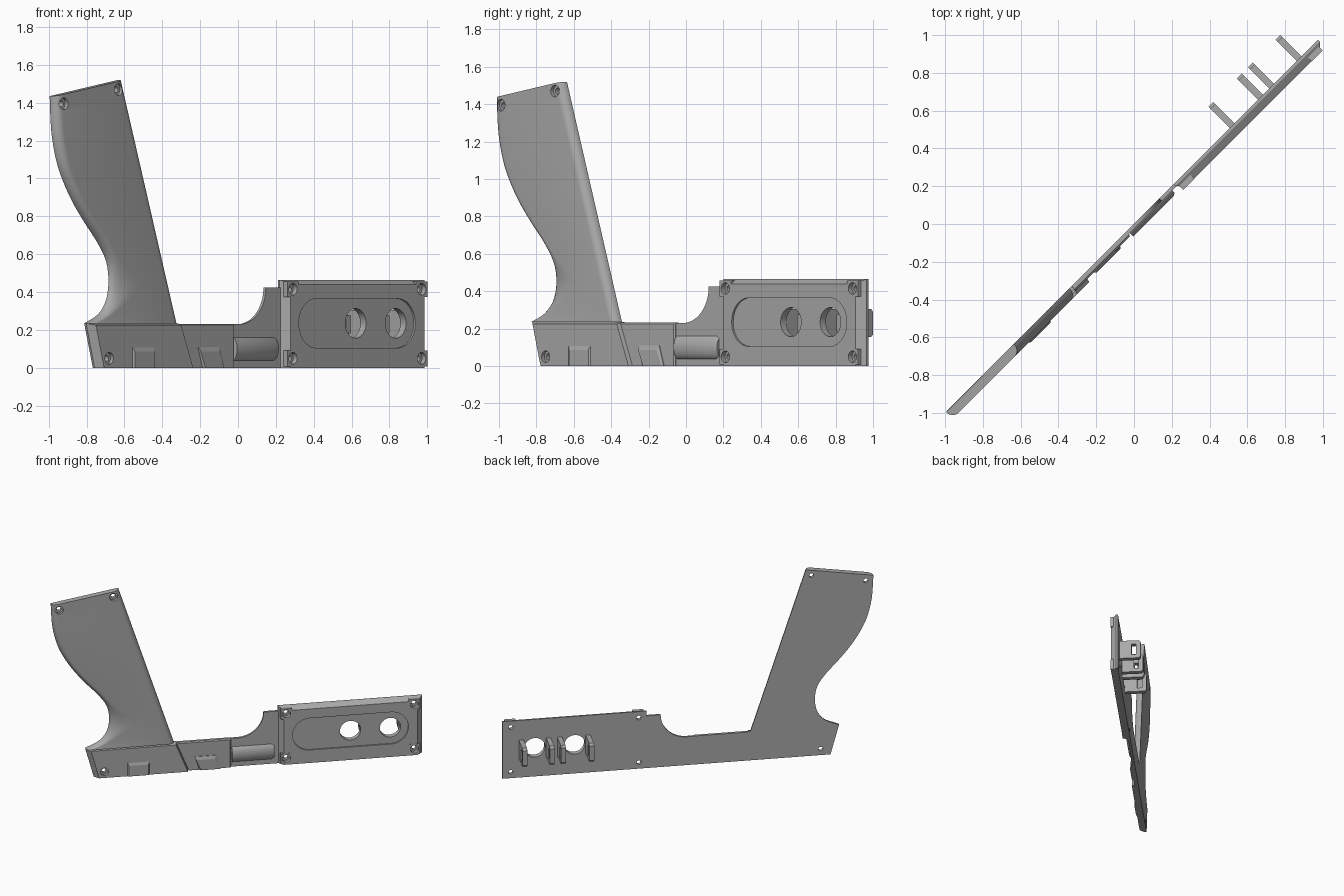
import bpy, bmesh, math

cube = bpy.data.objects.get("Cube")
if cube:
    bpy.data.objects.remove(cube, do_unlink=True)

mat = bpy.data.materials.new("plain_grey")
mat.use_nodes = True
GREY = (0.4, 0.4, 0.4, 1)
mat.diffuse_color = GREY
mat.node_tree.nodes["Principled BSDF"].inputs["Base Color"].default_value = GREY
R2 = math.sqrt(2)


def place(u, t, z):
    """u runs along the diagonal plate, t is height above its back face."""
    return ((u + t) / R2, (u - t) / R2, z)


def loft(name, rings):
    """Closed solid through rings of (u, t, z) points."""
    bm = bmesh.new()
    rows = [[bm.verts.new(place(*p)) for p in ring] for ring in rings]
    n = len(rows[0])
    for a, b in zip(rows, rows[1:]):
        for i in range(n):
            j = (i + 1) % n
            bm.faces.new((a[i], a[j], b[j], b[i]))
    bm.faces.new(rows[0])
    bm.faces.new(rows[-1])
    bmesh.ops.recalc_face_normals(bm, faces=bm.faces)
    me = bpy.data.meshes.new(name)
    bm.to_mesh(me)
    bm.free()
    me.materials.append(mat)
    ob = bpy.data.objects.new(name, me)
    bpy.context.collection.objects.link(ob)
    return ob


def slab(name, *layers):
    """Each layer is (height, outline in u and z)."""
    return loft(name, [[(u, t, z) for u, z in pts] for t, pts in layers])


def rect(u0, u1, z0, z1):
    return [(u0, z0), (u1, z0), (u1, z1), (u0, z1)]


def arc(cu, cz, r, a0, a1, n):
    angles = [math.radians(a0 + (a1 - a0) * i / n) for i in range(n + 1)]
    return [(cu + r * math.cos(a), cz + r * math.sin(a)) for a in angles]


cutters = []


def cutter(pts, t0, t1):
    ob = slab("cutter", (t0, pts), (t1, pts))
    ob.hide_render = True
    cutters.append(ob)
    return ob


def disc_cutter(u, z, r, t0, t1=0.1):
    return cutter(arc(u, z, r, 0, 360, 32)[:-1], t0, t1)


def screw_cutters(u, z):
    return [disc_cutter(u, z, 0.031, 0.028), disc_cutter(u, z, 0.017, -0.05)]


def cut(ob, tools):
    for tool in tools:
        m = ob.modifiers.new("cut", "BOOLEAN")
        m.operation, m.solver, m.object = "DIFFERENCE", "EXACT", tool
    deps = bpy.context.evaluated_depsgraph_get()
    me = bpy.data.meshes.new_from_object(ob.evaluated_get(deps))
    ob.modifiers.clear()
    ob.data = me


def smooth(ob):
    bpy.ops.object.select_all(action="DESELECT")
    ob.select_set(True)
    bpy.context.view_layer.objects.active = ob
    bpy.ops.object.shade_smooth_by_angle(angle=math.radians(32))


# Grip: rounded cross-sections lofted between the curved and straight edges
edge = [(-1.15, 0.235), (-1.05, 0.28), (-0.99, 0.35), (-0.968, 0.45),
        (-0.985, 0.56), (-1.05, 0.66), (-1.15, 0.77), (-1.24, 0.88),
        (-1.31, 0.99), (-1.36, 1.1), (-1.395, 1.25), (-1.407, 1.435)]


def spline(pts, steps):
    out = []
    for i in range(len(pts) - 1):
        a, b, c, d = (pts[max(i - 1, 0)], pts[i], pts[i + 1],
                      pts[min(i + 2, len(pts) - 1)])
        for s in range(steps):
            f = s / steps
            out.append(tuple(
                b[k] + 0.5 * f * (c[k] - a[k] + f * (2 * a[k] - 5 * b[k] + 4 * c[k] - d[k]
                                  + f * (3 * (b[k] - c[k]) + d[k] - a[k]))) for k in (0, 1)))
    return out + [pts[-1]]


def grip_ring(lu, lz):
    f = (lz - 0.235) / 1.2
    ru, rz = -0.484 - 0.416 * f, 0.235 + 1.285 * f
    width = ru - lu
    soft = 0.045 + 0.13 * math.exp(-((lz - 0.43) / 0.1) ** 2)
    low, high, n = 0.006, 0.05, 6
    profile = [(0, 0)]
    for i in range(n + 1):
        a = math.pi / 2 * i / n
        profile.append((soft * (1 - math.cos(a)), low + (high - low) * math.sin(a)))
    for i in range(n + 1):
        a = math.pi / 2 * (1 - i / n)
        profile.append((width - 0.045 * (1 - math.cos(a)), low + (high - low) * math.sin(a)))
    profile.append((width, 0))
    return [(lu + s, t, lz + (rz - lz) * s / width) for s, t in profile]


grip = loft("grip", [grip_ring(*p) for p in spline(edge, 4)])
cut(grip, screw_cutters(-1.35, 1.395) + screw_cutters(-0.942, 1.47))
smooth(grip)

# Grip base with bevelled rim
base_outline = [(-1.085, 0), (-0.375, 0), (-0.467, 0.235), (-1.149, 0.235)]
base_face = [(-1.05, 0), (-0.385, 0), (-0.474, 0.225), (-1.111, 0.225)]
grip_base = slab("grip_base", (0, base_outline), (0.014, base_outline), (0.05, base_face))
cut(grip_base, screw_cutters(-1.012, 0.05))

# Middle section and its neighbouring neck plate
mid = [(-0.375, 0), (-0.057, 0), (-0.057, 0.232), (-0.467, 0.232)]
mid_face = [(-0.375, 0), (-0.065, 0), (-0.065, 0.225), (-0.464, 0.225)]
slab("middle_section", (0, mid), (0.022, mid), (0.03, mid_face))
neck = ([(0.3, 0), (0.3, 0.425)] + arc(-0.005, 0.425, 0.195, 0, -90, 16)
        + [(-0.057, 0.23), (-0.057, 0)])
slab("neck_plate", (0, neck), (0.018, neck))

# Small clips along the lower edge
for name, u0, u1, lean, t in (("base_clip", -0.838, -0.672, 0, 0.057),
                              ("middle_clip", -0.33, -0.17, 0.035, 0.042)):
    foot = [(u0 + lean, 0), (u1 + lean, 0), (u1, 0.11), (u0, 0.11)]
    face = [(u0 + lean + 0.01, 0), (u1 + lean - 0.01, 0), (u1 - 0.01, 0.085), (u0 + 0.01, 0.085)]
    slab(name, (0.02, foot), (t - 0.008, foot), (t, face))

# Rounded button lying on the neck plate
button = loft("button", [
    [(u, 0.006 + 0.038 * k * math.sin(math.radians(15 * i)),
      0.1 + 0.065 * k * math.cos(math.radians(15 * i))) for i in range(13)]
    for u, k in ((-0.05, 1), (0.25, 1), (0.269, 0.8))])
smooth(button)

# Housing panel with bevelled sides, pocket and two round openings
outer = rect(0.297, 1.379, 0, 0.465)
panel = slab("housing_panel", (0, outer), (0.014, outer), (0.055, rect(0.337, 1.337, 0, 0.44)))
pocket = cutter(arc(0.53, 0.235, 0.13, 90, 270, 20) + arc(1.14, 0.235, 0.13, -90, 90, 20),
                0.043, 0.1)
openings = [disc_cutter(u, 0.235, 0.078, -0.05) for u in (0.836, 1.135)]

# Screw bosses in the housing corners
boss_holes = []
for u, side in ((0.354, "right"), (1.315, "left")):
    for z, level in ((0.05, "lower"), (0.415, "upper")):
        holes = screw_cutters(u, z)
        boss_holes += holes
        block = rect(u - 0.042, u + 0.042, z - 0.042, z + 0.042)
        boss = slab(f"{level}_{side}_boss", (0.002, block), (0.057, block))
        cut(boss, holes)
cut(panel, [pocket] + openings + boss_holes)

# Slotted tabs on the back
for i, u in enumerate((0.735, 0.948, 1.032, 1.237)):
    side = [(0.002, 0.155), (-0.145, 0.155), (-0.16, 0.17),
            (-0.16, 0.29), (-0.145, 0.305), (0.002, 0.305)]
    tab = loft(f"back_tab_{i + 1}", [[(u + d, t, z) for t, z in side] for d in (-0.018, 0.018)])
    cut(tab, [cutter(rect(u - 0.05, u + 0.05, 0.185, 0.275), -0.125, -0.09)])

for ob in cutters:
    bpy.data.objects.remove(ob, do_unlink=True)
